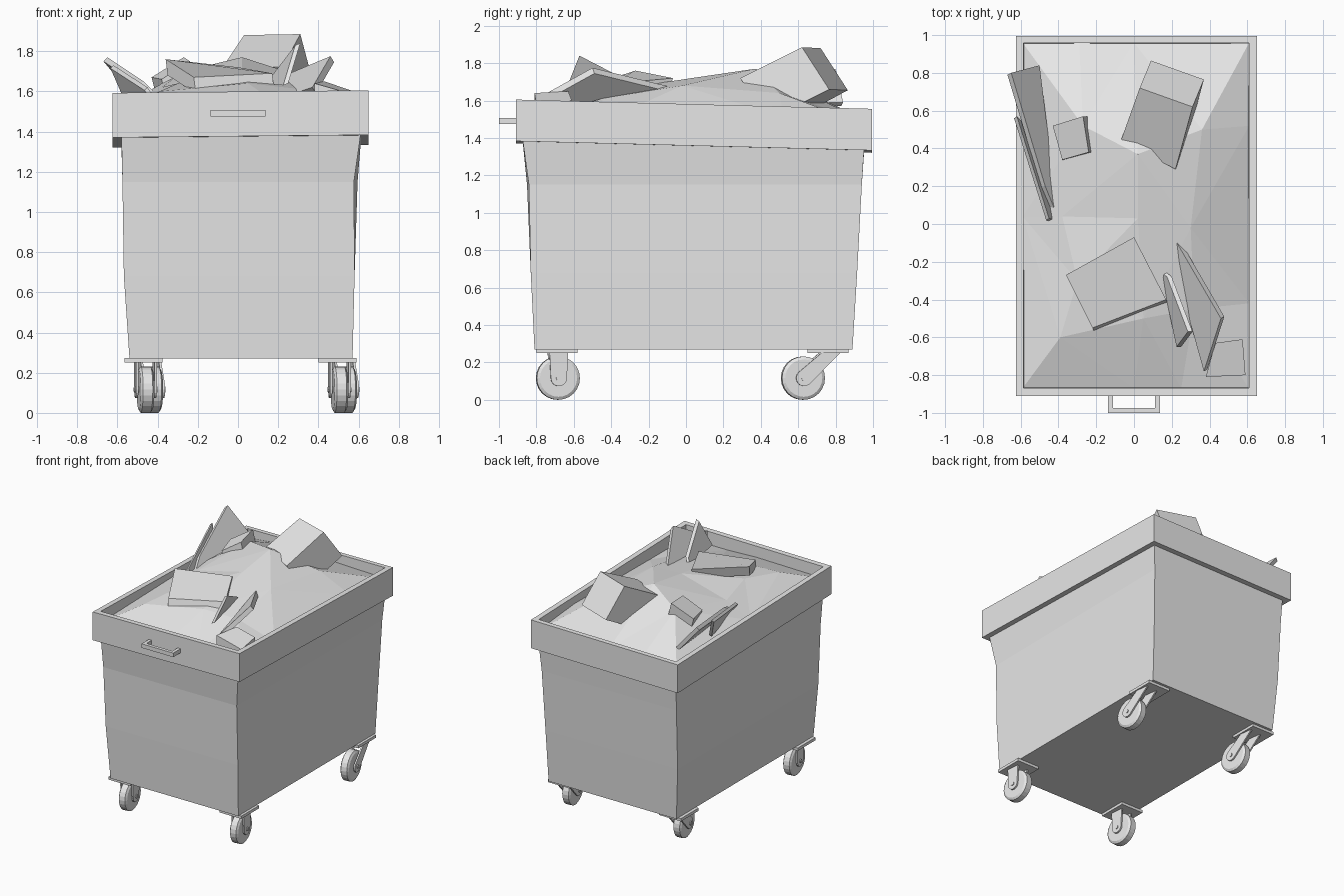
import bpy, bmesh
from math import sin, cos, pi, radians
from mathutils import Vector, Matrix
from mathutils.geometry import delaunay_2d_cdt

if "Cube" in bpy.data.objects:
    bpy.data.objects.remove(bpy.data.objects["Cube"], do_unlink=True)

grey = bpy.data.materials.new("plain grey")
grey.use_nodes = True
grey.diffuse_color = (0.8, 0.8, 0.8, 1)
grey.node_tree.nodes["Principled BSDF"].inputs["Base Color"].default_value = (0.8, 0.8, 0.8, 1)


def finish(name, bm, matrix=None, recalc=True):
    if recalc:
        bmesh.ops.recalc_face_normals(bm, faces=bm.faces)
    mesh = bpy.data.meshes.new(name)
    bm.to_mesh(mesh)
    bm.free()
    mesh.materials.append(grey)
    obj = bpy.data.objects.new(name, mesh)
    bpy.context.collection.objects.link(obj)
    if matrix:
        obj.matrix_world = matrix
    return obj


def loft(name, rings, cap_start=True, cap_end=True, matrix=None):
    """Bridge equal-length rings of points, closing the ends if asked."""
    bm = bmesh.new()
    rows = [[bm.verts.new(p) for p in ring] for ring in rings]
    n = len(rows[0])
    for a, b in zip(rows, rows[1:]):
        for i in range(n):
            j = (i + 1) % n
            bm.faces.new((a[i], a[j], b[j], b[i]))
    if cap_start:
        bm.faces.new(rows[0])
    if cap_end:
        bm.faces.new(rows[-1])
    return finish(name, bm, matrix)


def slab(name, points, offset):
    """A flat piece: one outline and its shifted copy."""
    off = Vector(offset)
    return loft(name, [points, [Vector(p) + off for p in points]])


def box(name, x, y, z):
    outline = [(x[0], y[0], z[0]), (x[1], y[0], z[0]), (x[1], y[1], z[0]), (x[0], y[1], z[0])]
    return slab(name, outline, (0, 0, z[1] - z[0]))


def rect(x0, x1, y0, y1, z):
    """Rectangle whose height may follow a function of x and y."""
    height = z if callable(z) else (lambda x, y: z)
    return [(x, y, height(x, y)) for x, y in ((x0, y0), (x1, y0), (x1, y1), (x0, y1))]


# Rim slopes gently down to the back and to one side
def rim_top(x, y):
    return 1.575 - 0.026 * y + 0.01 * x


def rim_bottom(x, y):
    return rim_top(x, y) - 0.222


# Tapered container
shoulder = rect(-0.575, 0.595, -0.85, 0.94, 1.15)
shoulder[1] = (0.577, -0.84, 1.15)
loft("container_body", [
    rect(-0.54, 0.57, -0.81, 0.89, 0.27),
    rect(-0.568, 0.58, -0.83, 0.915, 0.68),
    shoulder,
    rect(-0.58, 0.61, -0.872, 0.952, rim_bottom),
], cap_end=False)

# Rim band with open top
loft("container_rim", [
    rect(-0.58, 0.61, -0.872, 0.952, rim_bottom),
    rect(-0.625, 0.65, -0.91, 0.995, rim_bottom),
    rect(-0.625, 0.65, -0.91, 0.995, rim_top),
    rect(-0.585, 0.608, -0.868, 0.958, rim_top),
    rect(-0.58, 0.605, -0.865, 0.953, rim_bottom),
], cap_start=False, cap_end=False)

# Front handle
for side, x in (("right", -0.138), ("left", 0.112)):
    box("handle_post_" + side, (x, x + 0.026), (-0.98, -0.9), (1.475, 1.507))
box("handle_bar", (-0.138, 0.138), (-1.0, -0.974), (1.475, 1.507))

# Heap of rubbish
heap = [
    (-0.59, -0.87, 1.5), (0, -0.87, 1.51), (0.25, -0.87, 1.5), (0.61, -0.87, 1.5),
    (0.61, -0.42, 1.5), (0.61, 0.52, 1.51), (0.61, 0.96, 1.47), (0, 0.96, 1.49),
    (-0.29, 0.96, 1.5), (-0.59, 0.96, 1.47), (-0.59, 0.04, 1.52),
    (-0.39, -0.6, 1.6), (0.05, -0.5, 1.64), (0.32, -0.45, 1.61), (0.3, -0.02, 1.68),
    (0.02, 0.03, 1.72), (-0.38, 0.04, 1.62), (0.02, 0.37, 1.77), (0.36, 0.5, 1.64),
    (-0.27, 0.52, 1.7), (-0.3, -0.3, 1.64),
]
flat = [Vector(p[:2]) for p in heap]
_, _, tris, origins, _, _ = delaunay_2d_cdt(flat, [], [], 0, 1e-5)
bm = bmesh.new()
verts = [bm.verts.new(heap[o[0]]) for o in origins]
for tri in tris:
    bm.faces.new([verts[i] for i in tri])
for face in bm.faces:
    face.normal_update()
    if face.normal.z < 0:
        face.normal_flip()
finish("rubbish_heap", bm, recalc=False)

# Loose pieces on the heap
slab("large_block", [(-0.07, 0.44, 1.73), (0.22, 0.29, 1.72), (0.31, 0.62, 1.885), (0.03, 0.72, 1.88)],
     (0.06, 0.145, -0.225))
slab("wide_board", [(-0.36, -0.27, 1.76), (-0.22, -0.55, 1.67), (0.17, -0.4, 1.69), (0, -0.07, 1.72)],
     (0.01, -0.02, -0.08))
slab("upright_plank", [(0.165, -0.25, 1.65), (0.2, -0.28, 1.69), (0.31, -0.57, 1.84), (0.25, -0.65, 1.64)],
     (-0.025, 0, -0.01))
slab("leaning_plank", [(0.21, -0.07, 1.67), (0.46, -0.5, 1.775), (0.37, -0.78, 1.62), (0.25, -0.35, 1.58)],
     (0.018, 0.01, -0.03))
slab("outer_plank", [(-0.65, 0.8, 1.77), (-0.5, 0.84, 1.59), (-0.4, 0.03, 1.58), (-0.47, 0.2, 1.65)],
     (-0.02, -0.01, -0.02))
slab("side_plank", [(-0.62, 0.57, 1.73), (-0.55, 0.5, 1.57), (-0.41, 0.02, 1.56), (-0.45, 0.03, 1.62)],
     (-0.015, -0.01, -0.015))
slab("small_block", [(-0.43, 0.52, 1.67), (-0.38, 0.34, 1.66), (-0.24, 0.38, 1.75), (-0.27, 0.57, 1.77)],
     (0.03, 0, -0.12))
slab("corner_block", [(0.38, -0.81, 1.64), (0.59, -0.8, 1.58), (0.575, -0.61, 1.6), (0.43, -0.63, 1.65)],
     (0, 0, -0.14))


# Casters
def disc(radius, x, sides=24):
    return [(x, radius * cos(2 * pi * i / sides), radius * sin(2 * pi * i / sides)) for i in range(sides)]


def fork_arm(top_y, x):
    """Strip running from the plate to a rounded end around the axle."""
    lean = Vector((top_y, 0.14)).normalized()
    side = Vector((-lean.y, lean.x))
    points = [lean * (-sin(a) * 0.043) + side * (cos(a) * 0.043)
              for a in (pi * i / 8 for i in range(9))]
    points += [Vector((top_y + 0.05, 0.14)), Vector((top_y - 0.05, 0.14))]
    return [(x, p.x, p.y) for p in points]


def caster(label, plate_x, plate_y, axle, top_y, yaw):
    box(label + "_plate", (plate_x - 0.095, plate_x + 0.095),
        (plate_y - 0.11, plate_y + 0.11), (0.25, 0.272))
    place = Matrix.Translation((axle[0], axle[1], 0.116)) @ Matrix.Rotation(radians(yaw), 4, "Z")
    loft(label + "_wheel", [disc(0.1, -0.034), disc(0.116, -0.024), disc(0.116, 0.024), disc(0.1, 0.034)],
         matrix=place)
    loft(label + "_axle", [disc(0.015, -0.058, 10), disc(0.015, 0.058, 10)], matrix=place)
    for side, x in (("inner", -0.052), ("outer", 0.04)):
        loft(label + "_fork_" + side, [fork_arm(top_y, x), fork_arm(top_y, x + 0.012)], matrix=place)


for side, x in (("right", -0.47), ("left", 0.495)):
    caster("front_caster_" + side, x, -0.69, (x + 0.01, -0.685), 0.0, 6)
    caster("back_caster_" + side, x, 0.76, (x + 0.05, 0.625), 0.15, 8)
